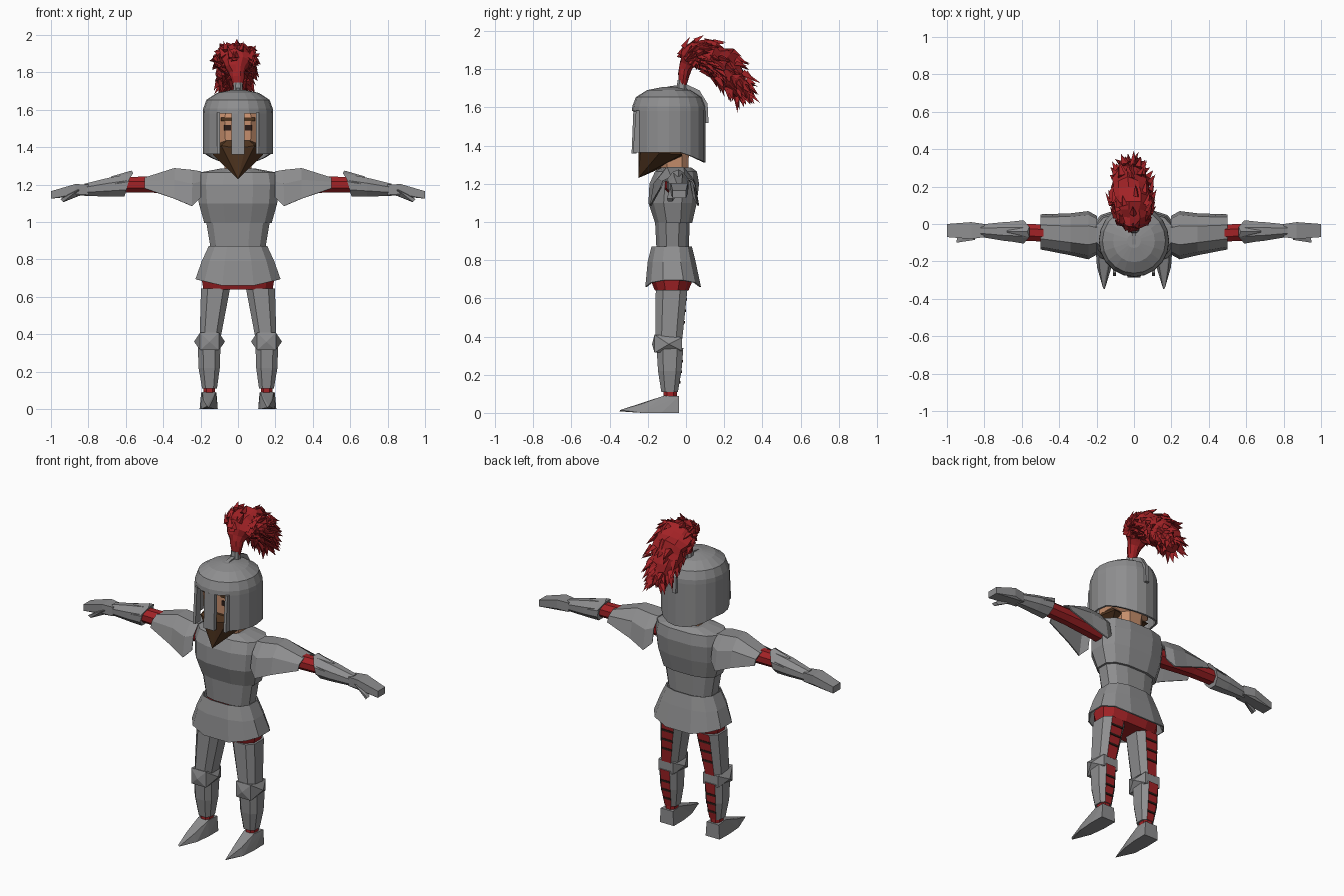
import bpy, bmesh, math, random
from mathutils import Vector

if "Cube" in bpy.data.objects:
    bpy.data.objects.remove(bpy.data.objects["Cube"])

random.seed(4)


def mat(name, r, g, b):
    m = bpy.data.materials.new(name)
    m.diffuse_color = (r, g, b, 1)
    m.use_nodes = True
    m.node_tree.nodes["Principled BSDF"].inputs["Base Color"].default_value = m.diffuse_color
    return m


STEEL = mat("steel grey", 0.27, 0.27, 0.275)
RED = mat("deep red", 0.36, 0.016, 0.019)
BROWN = mat("beard brown", 0.075, 0.033, 0.013)
SKIN = mat("skin", 0.56, 0.27, 0.15)
DARK = mat("dark leather", 0.025, 0.012, 0.009)


def finish(name, bm, mats, thick=0.0):
    bmesh.ops.recalc_face_normals(bm, faces=bm.faces[:])
    me = bpy.data.meshes.new(name)
    bm.to_mesh(me)
    bm.free()
    ob = bpy.data.objects.new(name, me)
    bpy.context.collection.objects.link(ob)
    for m in mats:
        me.materials.append(m)
    if thick:
        mod = ob.modifiers.new("thickness", 'SOLIDIFY')
        mod.thickness = thick
        mod.offset = 0
    return ob


def loft_bm(rings, closed=True, caps=True):
    bm = bmesh.new()
    vs = [[bm.verts.new(p) for p in r] for r in rings]
    n = len(rings[0])
    for a, b in zip(vs, vs[1:]):
        for i in range(n if closed else n - 1):
            j = (i + 1) % n
            bm.faces.new((a[i], a[j], b[j], b[i]))
    if caps:
        bm.faces.new(vs[0])
        bm.faces.new(vs[-1])
    return bm


def hull(name, pts, m):
    bm = bmesh.new()
    for p in pts:
        bm.verts.new(p)
    res = bmesh.ops.convex_hull(bm, input=bm.verts[:])
    junk = [v for v in res["geom_interior"] if isinstance(v, bmesh.types.BMVert)]
    bmesh.ops.delete(bm, geom=junk, context='VERTS')
    bmesh.ops.dissolve_limit(bm, angle_limit=0.02, verts=bm.verts[:], edges=bm.edges[:])
    return finish(name, bm, [m])


def box(name, x0, x1, y0, y1, z0, z1, m):
    return hull(name, [(x, y, z) for x in (x0, x1) for y in (y0, y1) for z in (z0, z1)], m)


def spow(v, e):
    return math.copysign(abs(v) ** e, v)


def ring_z(z, cx, rx, y0, y1, n=12, e=0.75):
    """Rounded-square ring in plan, with a flat side facing front and back."""
    out = []
    for i in range(n):
        a = 2 * math.pi * (i + 0.5) / n
        out.append(Vector((cx + rx * spow(math.sin(a), e),
                           (y0 + y1) / 2 - (y1 - y0) / 2 * spow(math.cos(a), e), z)))
    return out


def ring_x(x, cy, ry, cz, rz, n=8, lean=0.0):
    """Ring across an arm; lean pushes its upper side inward."""
    out = []
    for i in range(n):
        a = 2 * math.pi * (i + 0.5) / n
        out.append(Vector((x - math.copysign(lean, x) * math.cos(a),
                           cy + ry * math.sin(a), cz + rz * math.cos(a))))
    return out


# Body armour
finish("breastplate", loft_bm([ring_z(*r) for r in (
    (0.995, 0, 0.185, -0.165, 0.035), (1.10, 0, 0.215, -0.20, 0.06),
    (1.20, 0, 0.222, -0.195, 0.072), (1.265, 0, 0.21, -0.165, 0.06),
    (1.285, 0, 0.10, -0.13, 0.03))]), [STEEL])
finish("waist_plate", loft_bm([ring_z(*r) for r in (
    (0.86, 0, 0.15, -0.157, 0.017), (1.01, 0, 0.176, -0.165, 0.022))]), [STEEL])
rows = [ring_z(*r) for r in ((0.87, 0, 0.157, -0.18, 0.03), (0.79, 0, 0.195, -0.2, 0.05),
                             (0.66, 0, 0.23, -0.213, 0.078))]
for p in rows[-1]:
    p.z = 0.64 + 0.055 * abs(p.x) / 0.23
finish("skirt_plate", loft_bm(rows, caps=False), [STEEL], 0.008)
finish("hips", loft_bm([ring_z(*r) for r in (
    (0.64, 0, 0.19, -0.165, 0.015), (0.70, 0, 0.2, -0.19, 0.04),
    (0.85, 0, 0.14, -0.15, 0.01))]), [RED])

# Head, beard and eyes
finish("head", loft_bm([ring_z(*r, 8, 0.7) for r in (
    (1.26, 0, 0.075, -0.13, 0.015), (1.36, 0, 0.08, -0.15, 0.02),
    (1.38, 0, 0.13, -0.215, 0.035), (1.56, 0, 0.14, -0.215, 0.035),
    (1.63, 0, 0.10, -0.18, 0.0))]), [SKIN])
pts = [(0, -0.25, 1.23), (0, -0.185, 1.28), (0, -0.02, 1.33)]
for s in (-1, 1):
    pts += [(s * x, y, z) for x, y, z in ((0.135, -0.14, 1.36), (0.09, -0.235, 1.41),
            (0.04, -0.25, 1.40), (0.12, -0.02, 1.355), (0.1, -0.12, 1.44), (0.06, -0.222, 1.435))]
hull("beard", pts, BROWN)

# Helmet shell with a face opening
SEG = 20
rows = []
for z, k in ((1.365, 1), (1.47, 1), (1.58, 1), (1.605, 0.99), (1.65, 0.9), (1.685, 0.6), (1.70, 0.2)):
    row = []
    for i in range(SEG):
        a = 2 * math.pi * i / SEG
        y = -0.09 - 0.187 * k * math.cos(a)
        drop = max(0, y + 0.02) * 0.45 if z == 1.365 else 0
        row.append(Vector((0.182 * k * math.sin(a), y, z - drop)))
    rows.append(row)
bm = loft_bm(rows, caps=False)
bm.verts.ensure_lookup_table()
bm.faces.new(bm.verts[-SEG:])
gap = [f for f in bm.faces if abs(f.calc_center_median().x) < 0.1
       and f.calc_center_median().y < -0.2 and f.calc_center_median().z < 1.575]
bmesh.ops.delete(bm, geom=gap, context='FACES')
finish("helmet", bm, [STEEL], 0.012)
hull("nose_bar", [(s * 0.035, y, z) for s in (-1, 1)
     for y, z in ((-0.285, 1.36), (-0.26, 1.36), (-0.275, 1.60), (-0.25, 1.60))], STEEL)
crest = []
for y, z in ((-0.19, 1.69), (-0.08, 1.712), (0, 1.722), (0.07, 1.69), (0.113, 1.62), (0.118, 1.52)):
    inn = Vector((0, y, z)).lerp(Vector((0, -0.09, 1.5)), 0.3)
    crest.append([(-0.012, y, z), (0.012, y, z), (0.012, inn.y, inn.z), (-0.012, inn.y, inn.z)])
finish("helmet_ridge", loft_bm(crest), [STEEL])
finish("plume_socket", loft_bm([ring_z(1.67, 0, 0.03, -0.055, 0.005, 8),
                                ring_z(1.745, 0, 0.024, -0.045, 0.0, 8)]), [STEEL])

# Plume: ragged curved core with tufts along it
KEYS = [(-0.018, 1.72, 0.022, 0.025), (-0.008, 1.80, 0.035, 0.045), (0.025, 1.875, 0.06, 0.085),
        (0.10, 1.88, 0.08, 0.11), (0.19, 1.83, 0.088, 0.11), (0.26, 1.75, 0.065, 0.085),
        (0.305, 1.66, 0.03, 0.04)]


def plume_at(t):
    i = min(int(t), len(KEYS) - 2)
    a, b = Vector(KEYS[i]), Vector(KEYS[i + 1])
    p = a.lerp(b, t - i)
    j, k = max(i - 1, 0), min(i + 2, len(KEYS) - 1)
    ta = Vector(KEYS[i + 1]) - Vector(KEYS[j])
    tb = Vector(KEYS[k]) - a
    d = ta.lerp(tb, t - i)
    return p, Vector((0, d[0], d[1])).normalized()


def plume_point(t, ang, k):
    p, d = plume_at(t)
    nrm = Vector((0, -d.z, d.y))
    out = nrm * (p[2] * math.sin(ang)) + Vector((p[3] * math.cos(ang), 0, 0))
    return Vector((-0.012 * t / 3, p[0], p[1])) + out * k, d, out.normalized()


rows = []
for i in range(19):
    t = i / 3
    rows.append([plume_point(t, 2 * math.pi * j / 11, random.uniform(0.8, 1.15) if i > 2 else 1)[0]
                 for j in range(11)])
bm = loft_bm(rows)
for i in range(150):
    t = random.uniform(1.5, 6)
    base, d, out = plume_point(t, random.uniform(0, 2 * math.pi), 0.9)
    side = d.cross(out).normalized()
    w = random.uniform(0.014, 0.026)
    tip = base + d * random.uniform(0.04, 0.075) + out * random.uniform(0.015, 0.045)
    tip += side * random.uniform(-0.02, 0.02)
    quad = [bm.verts.new(p) for p in (base + side * w, base - side * w, base - d * 0.01 + out * 0.022, tip)]
    for f in ((0, 1, 2), (0, 3, 1), (1, 3, 2), (2, 3, 0)):
        bm.faces.new([quad[k] for k in f])
finish("plume", bm, [RED])

# Paired parts
for s, side in ((-1, "left"), (1, "right")):
    def add(name, pts, m, s=s, side=side):
        return hull(side + "_" + name, [(s * x, y, z) for x, y, z in pts], m)

    def slab(name, x0, x1, y0, y1, z0, z1, m, s=s, side=side):
        return box(side + "_" + name, s * x0, s * x1, y0, y1, z0, z1, m)

    # Face details and cheek edge
    slab("eyebrow", 0.03, 0.09, -0.215, -0.206, 1.54, 1.56, BROWN)
    slab("eye", 0.038, 0.075, -0.214, -0.206, 1.49, 1.52, DARK)
    add("cheek_edge", [(x, y, z) for x in (0.095, 0.112)
                       for y, z in ((-0.278, 1.365), (-0.23, 1.365), (-0.262, 1.585), (-0.23, 1.585))], STEEL)

    # Shoulder plate, open underneath
    rows = []
    for x, cy, ry, zb, zt in ((0.20, -0.06, 0.10, 1.13, 1.275), (0.245, -0.06, 0.125, 1.085, 1.285),
                              (0.34, -0.055, 0.108, 1.125, 1.293), (0.50, -0.042, 0.09, 1.18, 1.237)):
        rows.append([(s * x, cy - ry * spow(math.cos(a), 0.8), zb + (zt - zb) * math.sin(a))
                     for a in [math.pi * k / 5 for k in range(6)]])
    finish(side + "_shoulder_plate", loft_bm(rows, closed=False, caps=False), [STEEL], 0.008)

    # Arm, forearm plate, gauntlet
    finish(side + "_sleeve", loft_bm([ring_x(s * 0.2, -0.055, 0.06, 1.19, 0.055),
           ring_x(s * 0.45, -0.048, 0.05, 1.2, 0.047), ring_x(s * 0.63, -0.045, 0.048, 1.2, 0.044)]), [RED])
    finish(side + "_forearm_plate", loft_bm([ring_x(s * 0.59, -0.043, 0.06, 1.198, 0.066, 8, 0.018),
           ring_x(s * 0.69, -0.04, 0.055, 1.187, 0.054), ring_x(s * 0.82, -0.036, 0.036, 1.172, 0.036)]), [STEEL])
    add("elbow_plate", [(0.56, -0.07, 1.262), (0.56, -0.015, 1.262), (0.57, -0.04, 1.275),
                        (0.59, -0.105, 1.215), (0.59, 0.02, 1.215), (0.68, -0.04, 1.243),
                        (0.68, -0.09, 1.20), (0.68, 0.01, 1.20)], STEEL)
    add("gauntlet", [(x, y, z) for x, y0, y1, z0, z1 in ((0.80, -0.07, 0.0, 1.145, 1.2),
                     (0.87, -0.08, 0.01, 1.15, 1.203), (1.0, -0.07, 0.0, 1.125, 1.165))
                     for y in (y0, y1) for z in (z0, z1)], STEEL)
    add("thumb", [(0.85, -0.085, 1.175), (0.85, -0.05, 1.14), (0.88, -0.06, 1.165), (0.95, -0.1, 1.122),
                  (0.945, -0.07, 1.122), (0.935, -0.095, 1.108), (0.93, -0.07, 1.108)], STEEL)

    # Leg plates with cloth and straps behind
    thigh = ((0.645, 0.12, 0.082, -0.163, 0.012), (0.39, 0.148, 0.06, -0.165, -0.015))
    calf = ((0.34, 0.154, 0.064, -0.158, -0.01), (0.22, 0.154, 0.06, -0.15, -0.02),
            (0.11, 0.152, 0.042, -0.132, -0.04))
    for nm, rs, straps in (("thigh", thigh, (0.595, 0.535, 0.475)), ("calf", calf, (0.27, 0.215, 0.16))):
        bm = loft_bm([ring_z(z, s * cx, rx, y0, y1, 8, 0.7) for z, cx, rx, y0, y1 in rs])
        bm.normal_update()
        bmesh.ops.recalc_face_normals(bm, faces=bm.faces[:])
        for f in bm.faces:
            f.material_index = 1 if f.normal.y > 0.85 else 0
        finish(side + "_" + nm + "_plate", bm, [STEEL, RED])
        for k, z in enumerate(straps):
            a, b = next((a, b) for a, b in zip(rs, rs[1:]) if a[0] >= z >= b[0])
            p = [u + (v - u) * (a[0] - z) / (a[0] - b[0]) for u, v in zip(a, b)]
            yb = (p[3] + p[4]) / 2 + (p[4] - p[3]) / 2 * 0.945
            slab("%s_strap_%d" % (nm, k + 1), p[1] - p[2] * 0.52, p[1] + p[2] * 0.52,
                 yb - 0.005, yb + 0.004, z - 0.006, z + 0.006, DARK)
    add("knee_plate", [(0.07, -0.09, 0.36), (0.235, -0.09, 0.36), (0.152, -0.178, 0.36)]
        + [(0.152 + dx, y, z) for dx in (-0.05, 0.05) for y, z in
           ((-0.165, 0.41), (-0.165, 0.315), (-0.02, 0.395), (-0.02, 0.325))], STEEL)
    finish(side + "_ankle", loft_bm([ring_z(0.07, s * 0.153, 0.033, -0.12, -0.045, 8),
                                     ring_z(0.13, s * 0.153, 0.033, -0.12, -0.045, 8)]), [RED])
    add("shoe", [(0.156, -0.348, 0.008), (0.165, -0.345, 0.015), (0.12, -0.23, 0.0), (0.198, -0.23, 0.0),
                 (0.135, -0.23, 0.048), (0.185, -0.23, 0.048), (0.108, -0.13, 0.0), (0.205, -0.13, 0.0),
                 (0.12, -0.115, 0.09), (0.19, -0.115, 0.09), (0.108, -0.036, 0.0), (0.203, -0.036, 0.0),
                 (0.115, -0.036, 0.088), (0.197, -0.036, 0.088)], STEEL)
